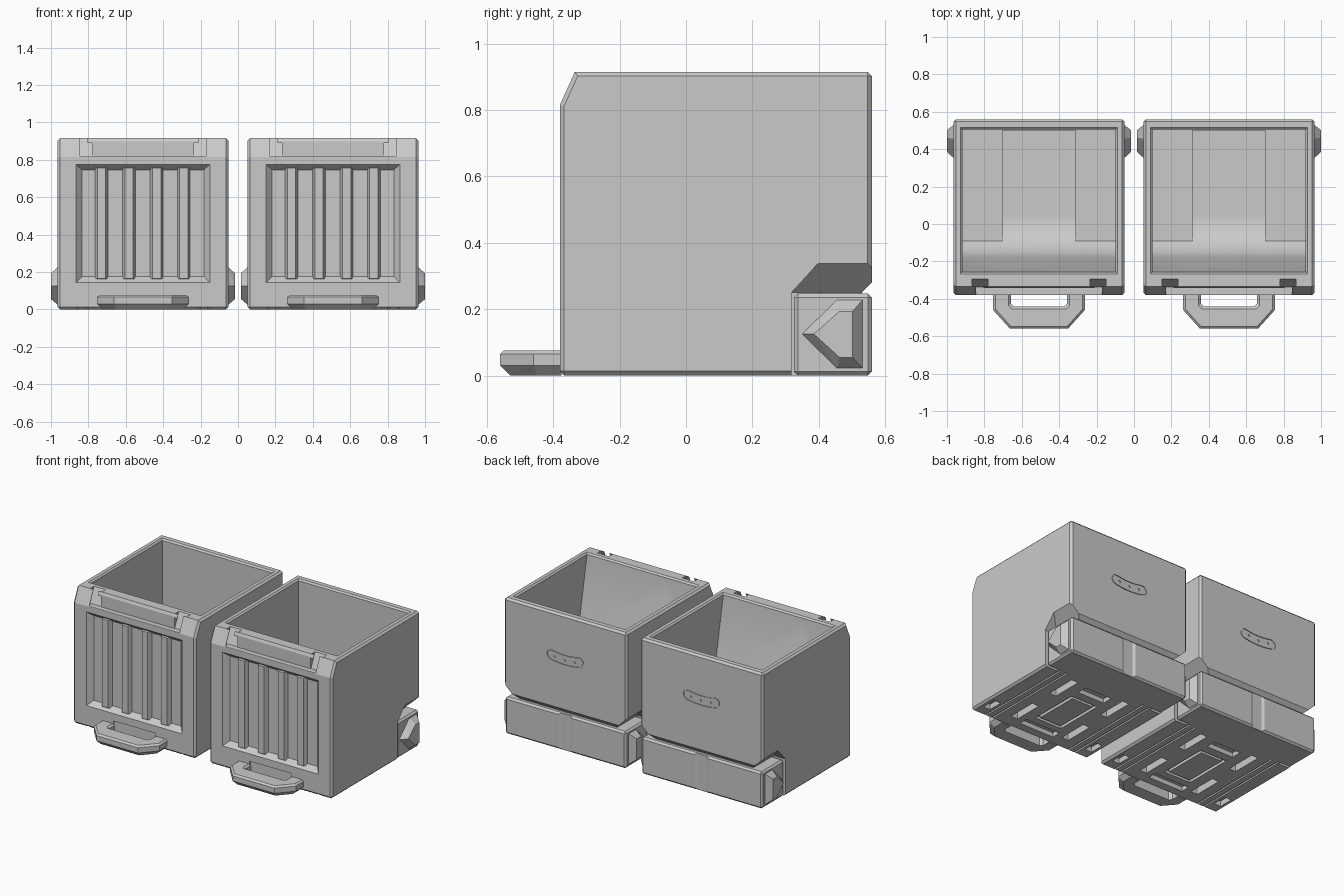
import bpy, bmesh, math

if "Cube" in bpy.data.objects:
    bpy.data.objects.remove(bpy.data.objects["Cube"])

grey = bpy.data.materials.new("plain_grey")
grey.diffuse_color = (0.59, 0.59, 0.59, 1)
grey.use_nodes = True
grey.node_tree.nodes["Principled BSDF"].inputs["Base Color"].default_value = grey.diffuse_color
parts = []


def finish(name, bm):
    bmesh.ops.recalc_face_normals(bm, faces=bm.faces)
    me = bpy.data.meshes.new(name)
    bm.to_mesh(me)
    bm.free()
    me.materials.append(grey)
    ob = bpy.data.objects.new(name, me)
    bpy.context.collection.objects.link(ob)
    return ob


def hull(name, pts):
    """Convex solid around points."""
    bm = bmesh.new()
    for p in pts:
        bm.verts.new(p)
    bmesh.ops.convex_hull(bm, input=bm.verts)
    bmesh.ops.dissolve_limit(bm, angle_limit=0.01, verts=bm.verts, edges=bm.edges)
    return finish(name, bm)


def box(name, x0, x1, y0, y1, z0, z1):
    return hull(name, [(x, y, z) for x in (x0, x1) for y in (y0, y1) for z in (z0, z1)])


def prism(name, prof, vec, place):
    """Extrude a 2D profile; place maps (a, b) to 3D."""
    bm = bmesh.new()
    f = bm.faces.new([bm.verts.new(place(a, b)) for a, b in prof])
    r = bmesh.ops.extrude_face_region(bm, geom=[f])
    bmesh.ops.translate(bm, vec=vec, verts=[v for v in r["geom"] if isinstance(v, bmesh.types.BMVert)])
    return finish(name, bm)


def side_prism(name, prof, hx):
    return prism(name, prof, (2 * hx, 0, 0), lambda y, z: (-hx, y, z))


def apply(ob, mod):
    bpy.context.view_layer.objects.active = ob
    bpy.ops.object.modifier_apply(modifier=mod.name)


def bevel(ob, width, angle):
    m = ob.modifiers.new("edge", "BEVEL")
    m.width, m.segments, m.limit_method, m.angle_limit = width, 1, "ANGLE", math.radians(angle)
    apply(ob, m)


def cut(ob, cutter):
    m = ob.modifiers.new("cut", "BOOLEAN")
    m.operation, m.solver, m.object = "DIFFERENCE", "EXACT", cutter
    apply(ob, m)
    bpy.data.objects.remove(cutter)


# bin shell with sloped front top
HX = 0.457
shell = side_prism("bin_shell", [(-0.38, 0), (0.56, 0), (0.56, 0.915), (-0.335, 0.915), (-0.38, 0.815)], HX)
bevel(shell, 0.013, 70)

# cavity: leaning front wall that rounds into the floor, with a deeper centre channel
FLOOR, LEAN, Y0, Y1 = 0.3, math.radians(11), -0.257, 0.05
k = math.tan(LEAN)
R = ((Y1 - Y0) / k - (0.9 - FLOOR)) / (math.cos(LEAN) / k - (1 - math.sin(LEAN)))
sweep = math.pi / 2 - LEAN
scoop = [(Y0, 0.9)] + [(Y1 - R * math.sin(a), FLOOR + R * (1 - math.cos(a)))
                       for a in [sweep * (1 - i / 20) for i in range(21)]]
Z_SIDE = FLOOR + R - math.sqrt(R * R - 0.14 ** 2)
above = [p for p in scoop if p[0] < -0.092] + [(-0.09, Z_SIDE)]
top = [(0.505, 1.0), (Y0, 1.0)]
cut(shell, side_prism("cavity", above + [(0.505, Z_SIDE)] + top, 0.41))
cut(shell, side_prism("channel", scoop + [(0.5, FLOOR)] + [(0.5, 1.0), (Y0, 1.0)], 0.195))
cut(shell, hull("rim", [(sx * (0.405 + d), y, z) for sx in (-1, 1) for d, z in ((0.005, 0.905), (0.025, 0.925))
                        for y in (-0.252 - d, 0.5 + d)]))

# recess at the lower back that holds the base block
cut(shell, side_prism("back_gap", [(0.53, -0.1), (0.7, -0.1), (0.7, 0.425), (0.53, 0.25)], 0.6))
for s in (-1, 1):
    cut(shell, hull("side_gap", [(s * 0.365, y, z) for y in (0.318, 0.7) for z in (-0.1, 0.25)] +
                    [(s * 0.465, y, z) for y, z in ((0.318, -0.1), (0.7, -0.1), (0.318, 0.25), (0.405, 0.345),
                                                    (0.7, 0.345))]))

# recessed front panel
cut(shell, hull("panel", [(sx * h, y, z) for sx in (-1, 1)
                          for y, h, z0, z1 in ((-0.345, 0.325, 0.175, 0.745), (-0.385, 0.362, 0.14, 0.78))
                          for z in (z0, z1)]))

# label ledge and T slots that follow the sloped lip
cut(shell, box("ledge", -0.3, 0.3, -0.45, -0.343, 0.818, 1))
for s in (-1, 1):
    tee = [(-0.02, -0.5), (0.02, -0.5), (0.02, -0.375), (0.043, -0.375), (0.043, -0.338),
           (-0.043, -0.338), (-0.043, -0.375), (-0.02, -0.375)]
    cut(shell, prism("t_slot", tee, (0, 0.09, 0.2), lambda x, y: (s * 0.316 + x, y, 0.818)))

# hollow behind the handle and slots in the underside
cut(shell, box("grip_gap", -0.155, 0.155, -0.45, -0.373, 0.03, 0.095))
for s in (-1, 1):
    for x in (0.3, 0.35):
        cut(shell, box("long_groove", s * x - 0.006, s * x + 0.006, -0.5, 0.7, -0.1, 0.01))
    for y0, y1 in ((-0.28, -0.08), (0.08, 0.29)):
        cut(shell, box("slot", s * 0.2 - 0.025, s * 0.2 + 0.025, y0, y1, -0.1, 0.045))
    cut(shell, box("corner_slot", s * 0.4 - 0.025, s * 0.4 + 0.025, -0.3, -0.2, -0.1, 0.035))
cut(shell, box("cross_slot", -0.1, 0.1, 0.2, 0.27, -0.1, 0.03))
cut(shell, box("front_slot", -0.13, 0.13, -0.31, -0.25, -0.1, 0.03))
frame = box("frame", -0.1, 0.1, -0.2, 0.14, -0.1, 0.02)
cut(frame, box("frame_core", -0.08, 0.08, -0.18, 0.12, -0.2, 0.1))
cut(shell, frame)


# shallow curved outline and dots on the back
def smile(r, a):
    return (r * math.sin(a), 1.085 - r * math.cos(a))


def pill(half, a):
    """Bent pill: two arcs joined by round ends."""
    n, rad = 8, 0.47
    pts = [smile(rad + half, a * (1 - 2 * i / n)) for i in range(n + 1)]
    for end, sgn in ((-a, 1), (a, -1)):
        c = smile(rad, end)
        start = math.atan2(-math.cos(end), math.sin(end))
        pts += [(c[0] + half * math.cos(start - math.pi * j / 6) * sgn,
                 c[1] + half * math.sin(start - math.pi * j / 6) * sgn) for j in range(1, 6)]
        if sgn == 1:
            pts += [smile(rad - half, a * (2 * i / n - 1)) for i in range(n + 1)]
    return pts


def on_back(x, z):
    return (x, 0.555, z)


badge = prism("back_outline", pill(0.034, 0.22), (0, 0.05, 0), on_back)
cut(badge, prism("inner", pill(0.029, 0.22), (0, 0.2, 0), lambda x, z: (x, 0.5, z)))
cut(shell, badge)
for a in (-0.16, 0, 0.16):
    cx, cz = smile(0.47, a)
    dot = [(cx + 0.009 * math.cos(math.pi * j / 4), cz + 0.009 * math.sin(math.pi * j / 4)) for j in range(8)]
    cut(shell, prism("back_dot", dot, (0, 0.05, 0), on_back))
parts.append(shell)

# front ribs
for i, x in enumerate((-0.222, -0.075, 0.073, 0.218)):
    parts.append(hull(f"front_rib_{i}", [(x + sx * h, y, z) for sx in (-1, 1)
                 for y, h, z0, z1 in ((-0.34, 0.037, 0.155, 0.765), (-0.372, 0.022, 0.165, 0.755)) for z in (z0, z1)]))

# base block at the lower back with a shallow rear groove
block = box("base_block", -0.45, 0.45, 0.325, 0.56, 0, 0.247)
bevel(block, 0.012, 30)
cut(block, hull("rear_groove", [(s * x, y, z) for s in (-1, 1) for z in (-0.1, 0.4)
                                for x, y in ((0.035, 0.55), (0.06, 0.565))]))
parts.append(block)

# pointed side lugs
base = [(0.35, 0.125), (0.455, 0.228), (0.532, 0.228), (0.532, 0.022), (0.455, 0.022)]
tip = [(0.385, 0.125), (0.462, 0.193), (0.502, 0.193), (0.502, 0.055), (0.462, 0.055)]
for s in (-1, 1):
    parts.append(hull("side_lug_" + ("left" if s < 0 else "right"),
                      [(s * 0.44, y, z) for y, z in base] + [(s * 0.453, y, z) for y, z in base] +
                      [(s * 0.492, y, z) for y, z in tip]))


# front pull handle
def ring(d, z):
    return [(s * x, y, z) for s in (-1, 1)
            for x, y in ((0.245 - d, -0.375), (0.245 - d, -0.46 + d * 0.4), (0.155 - d * 0.4, -0.56 + d))]


def hole(d, z):
    return [(s * (x + d), y - d, z) for s in (-1, 1) for x, y in ((0.15, -0.3), (0.15, -0.425), (0.135, -0.442))]


handle = hull("pull_handle", ring(0.03, 0) + ring(0, 0.03) + ring(0, 0.065) + ring(0.012, 0.076))
cut(handle, hull("grip_hole", hole(0, -0.1) + hole(0, 0.2)))
cut(handle, hull("grip_edge", hole(0, 0.064) + hole(0.024, 0.088)))
parts.append(handle)

# smooth the scoop, keep edges sharp, then repeat the bin
bpy.ops.object.select_all(action="DESELECT")
shell.select_set(True)
bpy.context.view_layer.objects.active = shell
bpy.ops.object.shade_smooth_by_angle(angle=math.radians(12))
for ob in parts:
    twin = ob.copy()
    bpy.context.collection.objects.link(twin)
    ob.location.x, twin.location.x = -0.508, 0.508
    twin.name = "right_" + ob.name.split(".")[0]
    ob.name = "left_" + ob.name.split(".")[0]
